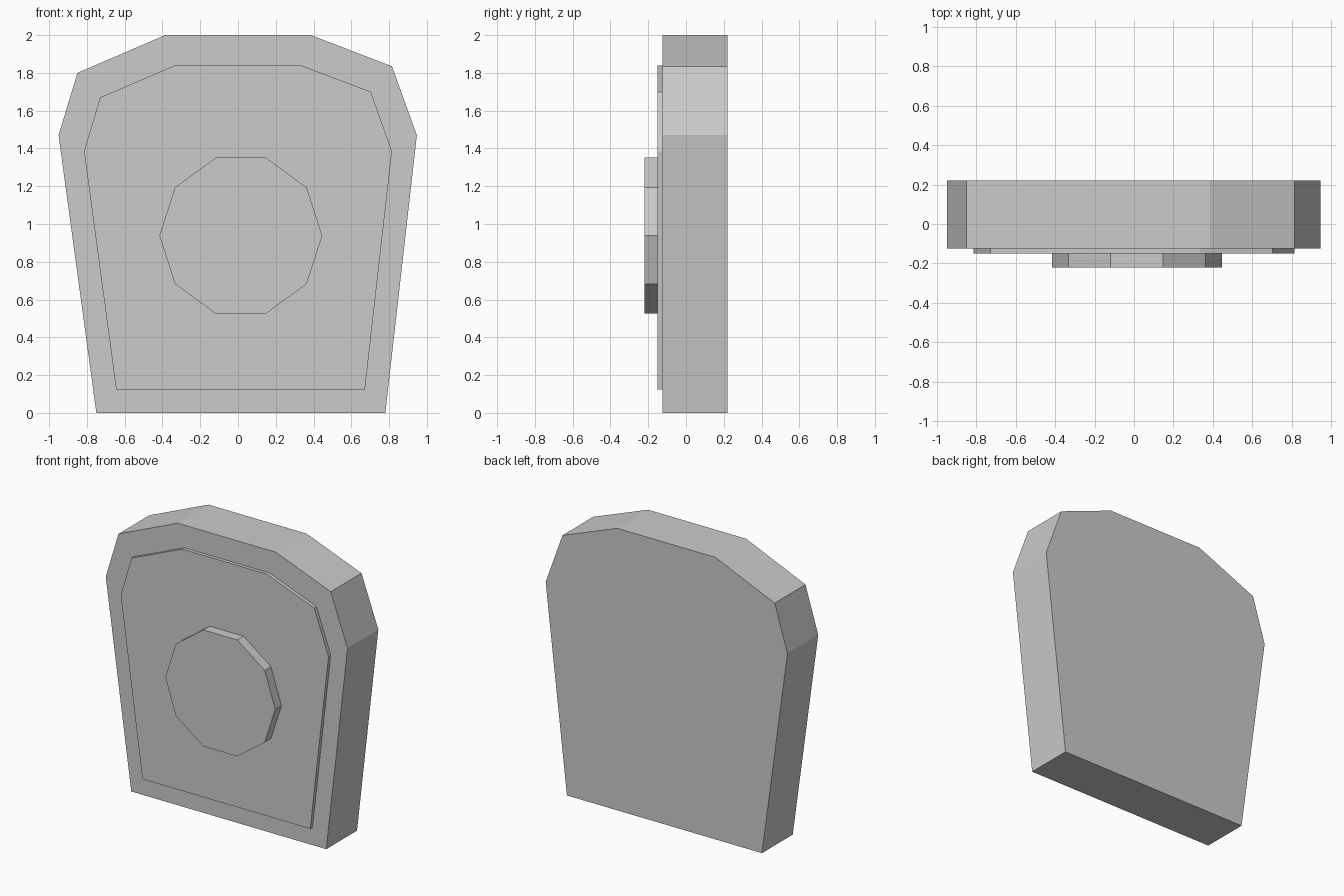
import bpy
import bmesh
from math import cos, sin, tau

cube = bpy.data.objects.get("Cube")
if cube:
    bpy.data.objects.remove(cube, do_unlink=True)

# One plain grey for every part
grey = bpy.data.materials.new("stone_grey")
grey.use_nodes = True
colour = (0.6, 0.6, 0.6, 1)
grey.diffuse_color = colour
grey.node_tree.nodes["Principled BSDF"].inputs["Base Color"].default_value = colour


def slab(name, outline, front, back):
    """Extrude an x-z outline along y into a flat-faced solid."""
    bm = bmesh.new()
    face = bm.faces.new([bm.verts.new((x, front, z)) for x, z in outline])
    extruded = bmesh.ops.extrude_face_region(bm, geom=[face], use_keep_orig=True)
    moved = [v for v in extruded["geom"] if isinstance(v, bmesh.types.BMVert)]
    bmesh.ops.translate(bm, verts=moved, vec=(0, back - front, 0))
    bmesh.ops.recalc_face_normals(bm, faces=bm.faces)
    mesh = bpy.data.meshes.new(name)
    bm.to_mesh(mesh)
    bm.free()
    mesh.materials.append(grey)
    obj = bpy.data.objects.new(name, mesh)
    bpy.context.collection.objects.link(obj)
    return obj


# Thick body with a slightly uneven, chipped arch
body = [(-0.75, 0), (0.78, 0), (0.947, 1.47), (0.815, 1.835),
        (0.385, 2), (-0.385, 2), (-0.85, 1.80), (-0.95, 1.47)]
slab("body", body, -0.125, 0.22)

# Thin raised panel following the body outline
panel = [(-0.645, 0.125), (0.672, 0.125), (0.815, 1.385), (0.703, 1.70),
         (0.333, 1.84), (-0.333, 1.84), (-0.73, 1.67), (-0.815, 1.385)]
slab("front_panel", panel, -0.15, -0.125)

# Ten-sided boss in the middle of the panel
boss = [(0.015 + 0.431 * cos(tau * i / 10), 0.938 + 0.434 * sin(tau * i / 10))
        for i in range(10)]
slab("round_boss", boss, -0.22, -0.15)
